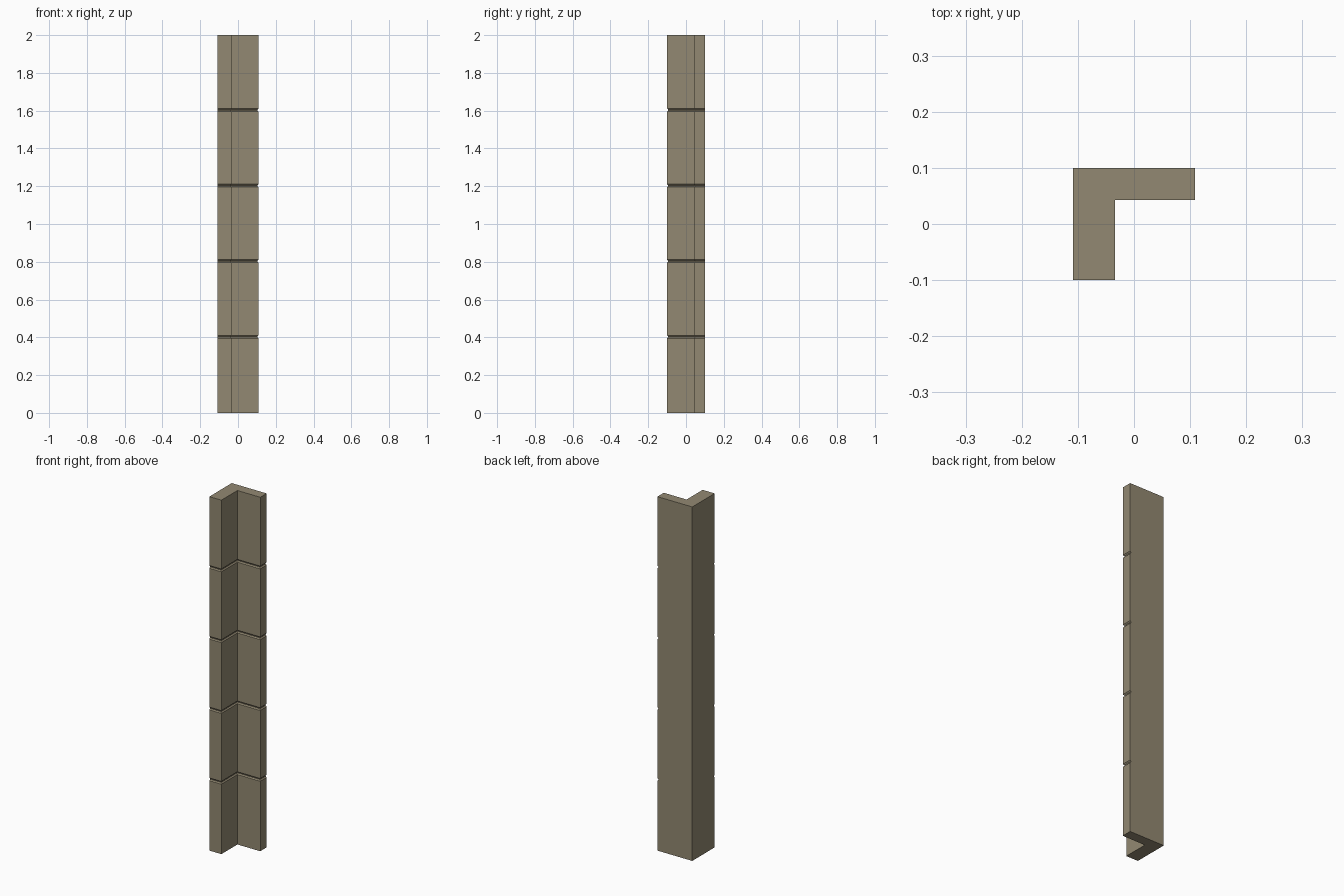
import bpy, bmesh

if "Cube" in bpy.data.objects:
    bpy.data.objects.remove(bpy.data.objects["Cube"])

X0, X1, XI = -0.109, 0.109, -0.034   # outer / end / inner corner in x
Y0, Y1, YI = -0.10, 0.10, 0.043      # end / outer / inner corner in y
DEPTH = 0.006


def profile(d):
    # L section; d pulls in the leg ends and the inner faces, outer faces stay flush
    return [(X0, Y0 + d), (XI - d, Y0 + d), (XI - d, YI + d),
            (X1 - d, YI + d), (X1 - d, Y1), (X0, Y1)]


# section levels: full profile with a shallow groove at each joint
levels = [(0, 0)]
for i in range(1, 5):
    c = 0.4 * i + 0.003
    levels += [(c - 0.008, 0), (c - 0.002, DEPTH), (c + 0.002, DEPTH), (c + 0.008, 0)]
levels.append((2, 0))

bm = bmesh.new()
rings = [[bm.verts.new((x, y, z)) for x, y in profile(d)] for z, d in levels]
for a, b in zip(rings, rings[1:]):
    for k in range(6):
        n = (k + 1) % 6
        bm.faces.new((a[k], a[n], b[n], b[k]))
# end caps
bm.faces.new(rings[0][::-1])
bm.faces.new(rings[-1])
bmesh.ops.recalc_face_normals(bm, faces=bm.faces[:])

mesh = bpy.data.meshes.new("corner_post")
bm.to_mesh(mesh)
bm.free()

mat = bpy.data.materials.new("warm stone grey")
mat.diffuse_color = (0.29, 0.25, 0.168, 1)
mat.use_nodes = True
mat.node_tree.nodes["Principled BSDF"].inputs["Base Color"].default_value = mat.diffuse_color
mesh.materials.append(mat)
post = bpy.data.objects.new("corner_post", mesh)
bpy.context.collection.objects.link(post)
